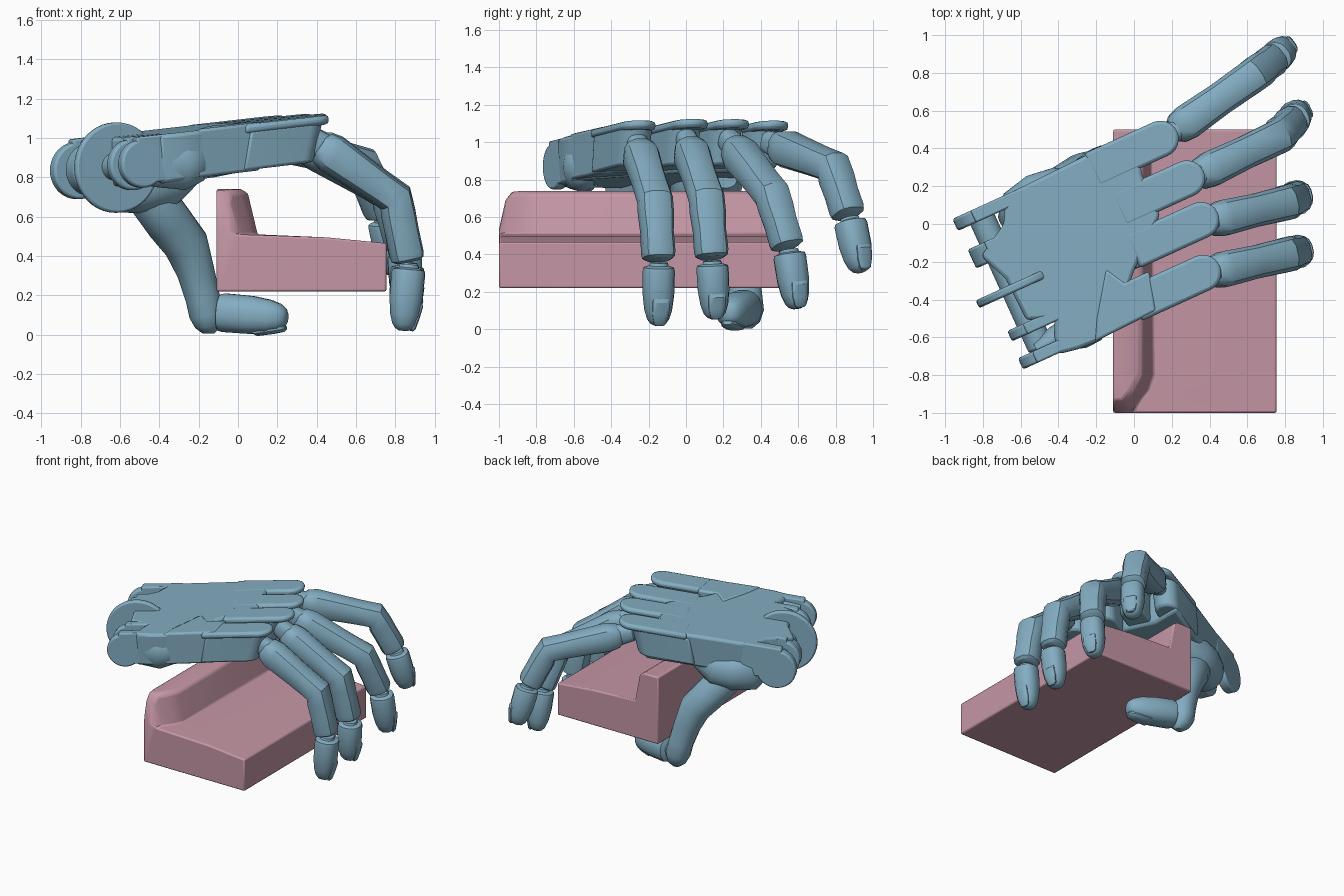
import bpy, bmesh, math
from mathutils import Vector as V

if "Cube" in bpy.data.objects:
    bpy.data.objects.remove(bpy.data.objects["Cube"])


def material(name, rgb):
    m = bpy.data.materials.new(name)
    m.diffuse_color = (*rgb, 1)
    m.use_nodes = True
    m.node_tree.nodes["Principled BSDF"].inputs["Base Color"].default_value = m.diffuse_color
    return m


BLUE = material("blue", (0.23, 0.42, 0.54))
PINK = material("pink", (0.56, 0.31, 0.38))
ANG = math.radians(24.5)
U = V((math.cos(ANG), math.sin(ANG), 0))      # palm, towards the fingers
W = V((math.sin(ANG), -math.cos(ANG), 0))     # palm, along the wrist hinge


def finish(name, bm, mat, bevel=0.0, angle=32):
    bmesh.ops.recalc_face_normals(bm, faces=bm.faces)
    me = bpy.data.meshes.new(name)
    bm.to_mesh(me)
    bm.free()
    ob = bpy.data.objects.new(name, me)
    bpy.context.collection.objects.link(ob)
    me.materials.append(mat)
    bpy.ops.object.select_all(action='DESELECT')
    ob.select_set(True)
    bpy.context.view_layer.objects.active = ob
    bpy.ops.object.shade_smooth_by_angle(angle=math.radians(angle))
    if bevel:
        b = ob.modifiers.new("bevel", 'BEVEL')
        b.width, b.segments, b.limit_method = bevel, 2, 'ANGLE'
    return ob


def skin(name, rings, mat, **kw):
    """Bridge equal-length rings of points and cap both ends."""
    bm = bmesh.new()
    rows = [[bm.verts.new(p) for p in r] for r in rings]
    n = len(rows[0])
    for a, b in zip(rows, rows[1:]):
        for i in range(n):
            bm.faces.new((a[i], a[(i + 1) % n], b[(i + 1) % n], b[i]))
    bm.faces.new(rows[0][::-1])
    bm.faces.new(rows[-1])
    return finish(name, bm, mat, **kw)


def loft(name, stations, lateral, power=0.75, n=16, **kw):
    """Tube through (centre, half width, half depth) stations."""
    rings = []
    for i, (p, w, d) in enumerate(stations):
        t = (stations[min(i + 1, len(stations) - 1)][0] - stations[max(i - 1, 0)][0]).normalized()
        out = t.cross(lateral).normalized()
        side = out.cross(t)
        ring = []
        for k in range(n):
            a = 2 * math.pi * (k + 0.5) / n
            c, s = math.cos(a), math.sin(a)
            ring.append(p + side * w * math.copysign(abs(c) ** power, c)
                        + out * d * math.copysign(abs(s) ** power, s))
        rings.append(ring)
    return skin(name, rings, BLUE, **kw)


def roof(x, y):
    """Height of the sloping back of the hand."""
    return 1.078 + 0.1 * x + 0.03 * y


def slab(name, outline, top, bottom, shrink=1.0, shift=0.0, bevel=0.015):
    cx = sum(p[0] for p in outline) / len(outline)
    cy = sum(p[1] for p in outline) / len(outline)
    hi = [V((x, y, roof(x, y) + top)) for x, y in outline]
    lo = [V((cx + (x - cx) * shrink - U.x * shift, cy + (y - cy) * shrink - U.y * shift,
             roof(x, y) + bottom)) for x, y in outline]
    return skin(name, [lo, hi], BLUE, bevel=bevel)


def disc(name, c, r, thick, n=40, bevel=0.012):
    c = V(c)
    rings = [[c + W * s * thick / 2 + U * r * math.cos(2 * math.pi * k / n)
              + V((0, 0, r * math.sin(2 * math.pi * k / n))) for k in range(n)] for s in (-1, 1)]
    return skin(name, rings, BLUE, bevel=bevel)


def stadium(tip, length, r, n=12):
    """Plan outline of a ray: round front end, straight back end."""
    tip = V((*tip, 0))
    pts = [tip + U * r * math.cos(a) + W * r * math.sin(a)
           for a in [math.pi * (k / n - 0.5) for k in range(n + 1)]]
    pts += [tip - U * length + W * r, tip - U * length - W * r]
    return [(p.x, p.y) for p in pts]


# held block: long seat with a raised back that fades out at one end
def block_ring(y, h, top_x, foot_x):
    pts = [(-0.11, 0.22), (0.755, 0.22), (0.755, 0.465), (0.45, 0.495), (foot_x, 0.51),
           (top_x + 0.02, h - 0.02), (top_x - 0.015, h), (-0.11, h)]
    return [V((x, y, z)) for x, z in pts]


skin("held_block", [block_ring(-1.0, 0.535, -0.06, 0.0), block_ring(-0.965, 0.69, -0.06, 0.01),
                    block_ring(-0.93, 0.735, -0.05, 0.03), block_ring(-0.88, 0.74, -0.01, 0.07),
                    block_ring(-0.8, 0.74, 0.03, 0.1), block_ring(0.5, 0.74, 0.03, 0.09)],
     PINK, bevel=0.01)

# palm body, notched at the wrist edge
slab("palm", [(-0.68, 0.155), (0.03, 0.505), (0.04, 0.27), (0.14, 0.05), (0.0, -0.25), (-0.1, -0.55),
              (-0.2, -0.625), (-0.3, -0.665), (-0.4, -0.69), (-0.42, -0.6), (-0.42, -0.5), (-0.57, -0.51),
              (-0.68, -0.29), (-0.81, -0.17), (-0.69, 0.0)],
     0, -0.25, 0.97, bevel=0.02)
# raised plate of the moving outer ray
slab("outer_ray_plate", [(-0.15, -0.235), (-0.05, -0.31), (0.08, -0.25), (0.12, -0.46),
                         (-0.21, -0.625), (-0.2, -0.5)], 0.006, -0.24, 0.97)

# wrist hinge: lugs on one axle, each joined to the palm by an arm
for nm, c, r, t, arm in [("outer", (-0.815, 0.055, 0.835), 0.145, 0.07, 0.27),
                         ("spacer", (-0.735, -0.13, 0.84), 0.135, 0.11, 0.24),
                         ("large", (-0.62, -0.33, 0.85), 0.23, 0.045, 0),
                         ("inner", (-0.54, -0.54, 0.865), 0.13, 0.06, 0.2),
                         ("near", (-0.49, -0.69, 0.87), 0.122, 0.065, 0.22)]:
    disc("wrist_lug_" + nm, c, r, t)
    if arm:
        tip = V(c) + U * (arm - 0.04)
        slab("lug_arm_" + nm, stadium(tip.xy, arm, t / 2), 0, -0.24, bevel=0.01)
disc("wrist_axle", (-0.65, -0.31, 0.855), 0.07, 0.76)

# side pad of the palm
loft("side_pad", [(V((-0.52, -0.66, 0.87)), 0.03, 0.1), (V((-0.42, -0.61, 0.87)), 0.07, 0.12),
                  (V((-0.28, -0.56, 0.87)), 0.10, 0.135), (V((-0.2, -0.54, 0.89)), 0.08, 0.11),
                  (V((-0.16, -0.52, 0.9)), 0.03, 0.04)], W, power=1, n=24, angle=60)

# fingers: ray tip, knuckle, middle joint, end joint, tip
FINGERS = [
    ("little", (0.365, -0.26), (0.39, -0.26, 0.98), (0.80, -0.165, 0.69), (0.87, -0.145, 0.35), (0.84, -0.15, 0.02)),
    ("ring", (0.355, 0.02), (0.38, 0.01, 0.99), (0.80, 0.11, 0.70), (0.865, 0.14, 0.36), (0.845, 0.155, 0.055)),
    ("middle", (0.28, 0.24), (0.31, 0.245, 0.99), (0.76, 0.46, 0.72), (0.845, 0.55, 0.42), (0.865, 0.595, 0.11)),
    ("index", (0.14, 0.45), (0.19, 0.475, 0.99), (0.63, 0.785, 0.87), (0.745, 0.875, 0.59), (0.80, 0.935, 0.305)),
]


def finger_tip(name, a, b, lateral, r, nail=True):
    """Separate end segment with a nail plate."""
    prof = [(-0.02, 0.55), (0.03, 0.6), (0.06, 0.95), (0.12, 1), (0.5, 0.98), (0.75, 0.86),
            (0.9, 0.68), (0.97, 0.48), (1.0, 0.25)]
    loft(name, [(a.lerp(b, t), r * k, r * k) for t, k in prof], lateral, power=0.85)
    out = (b - a).cross(lateral).normalized()
    prof = [(0.55, 0.5, 0.1), (0.6, 0.56, 0.2), (0.8, 0.54, 0.22), (0.95, 0.4, 0.2), (0.99, 0.25, 0.1)]
    if nail:
        loft(name + "_nail", [(a.lerp(b, t) + out * r * (0.84 - 0.35 * max(0, t - 0.6) / 0.4),
                               r * w, r * d) for t, w, d in prof], lateral, n=12)


for name, ray, *joints in FINGERS:
    k, m, e, tip = [V(p) for p in joints]
    d = m - k
    lateral = V((-d.y, d.x, 0)).normalized()
    # ray: thin rounded roof over a narrower body
    slab(name + "_ray_roof", stadium(ray, 0.4, 0.097), 0.002, -0.045, bevel=0.018)
    back = V((*ray, 0)) - U * (0.03 if name == "little" else 0.08)
    slab(name + "_ray_body", stadium(back.xy, 0.34, 0.092), -0.03, -0.235, 0.96, 0.05)
    # knuckle link between ray and finger
    loft(name + "_knuckle", [(k.lerp(m, t), w, h) for t, w, h in
                             [(-0.15, 0.03, 0.03), (-0.1, 0.055, 0.06), (0.1, 0.06, 0.075), (0.3, 0.05, 0.06)]], lateral)
    # first and second bones, bent at the middle joint
    s = [(k.lerp(m, t), r, h) for t, r, h in [(0.05, 0.065, 0.06), (0.1, 0.085, 0.085), (0.22, 0.097, 0.1),
                                              (0.6, 0.09, 0.09), (0.8, 0.092, 0.085)]]
    s += [(m, 0.094, 0.088)]
    s += [(m.lerp(e, t), r, h) for t, r, h in [(0.22, 0.095, 0.085), (0.5, 0.087, 0.084),
                                               (0.82, 0.09, 0.085), (0.9, 0.085, 0.08), (0.94, 0.06, 0.06)]]
    loft(name + "_finger", s, lateral, n=12)
    finger_tip(name + "_tip", e, tip, lateral, 0.085)

# thumb: base pad under the palm, shaft, then the tip turned under the block
side = V((-0.35, 0.94, 0)).normalized()
loft("thumb_base", [(V((-0.68, 0.0, 0.79)), 0.06, 0.08), (V((-0.62, 0.04, 0.77)), 0.14, 0.145),
                    (V((-0.5, 0.10, 0.765)), 0.17, 0.15), (V((-0.37, 0.15, 0.78)), 0.16, 0.14),
                    (V((-0.25, 0.2, 0.83)), 0.08, 0.08)], side, power=0.9, n=24, angle=45)
loft("thumb_shaft", [(V(p), r, r * 0.95) for p, r in [
    ((-0.5, 0.08, 0.8), 0.09), ((-0.43, 0.13, 0.68), 0.125), ((-0.35, 0.2, 0.57), 0.125),
    ((-0.265, 0.26, 0.46), 0.12), ((-0.215, 0.29, 0.32), 0.1), ((-0.18, 0.315, 0.19), 0.092),
    ((-0.16, 0.325, 0.1), 0.092), ((-0.15, 0.325, 0.04), 0.07), ((-0.15, 0.325, 0.005), 0.03)]],
    side, power=0.9, angle=45)
finger_tip("thumb_tip", V((-0.11, 0.32, 0.115)), V((0.25, 0.22, 0.085)), -V((0.26, 0.96, 0)).normalized(), 0.1)
